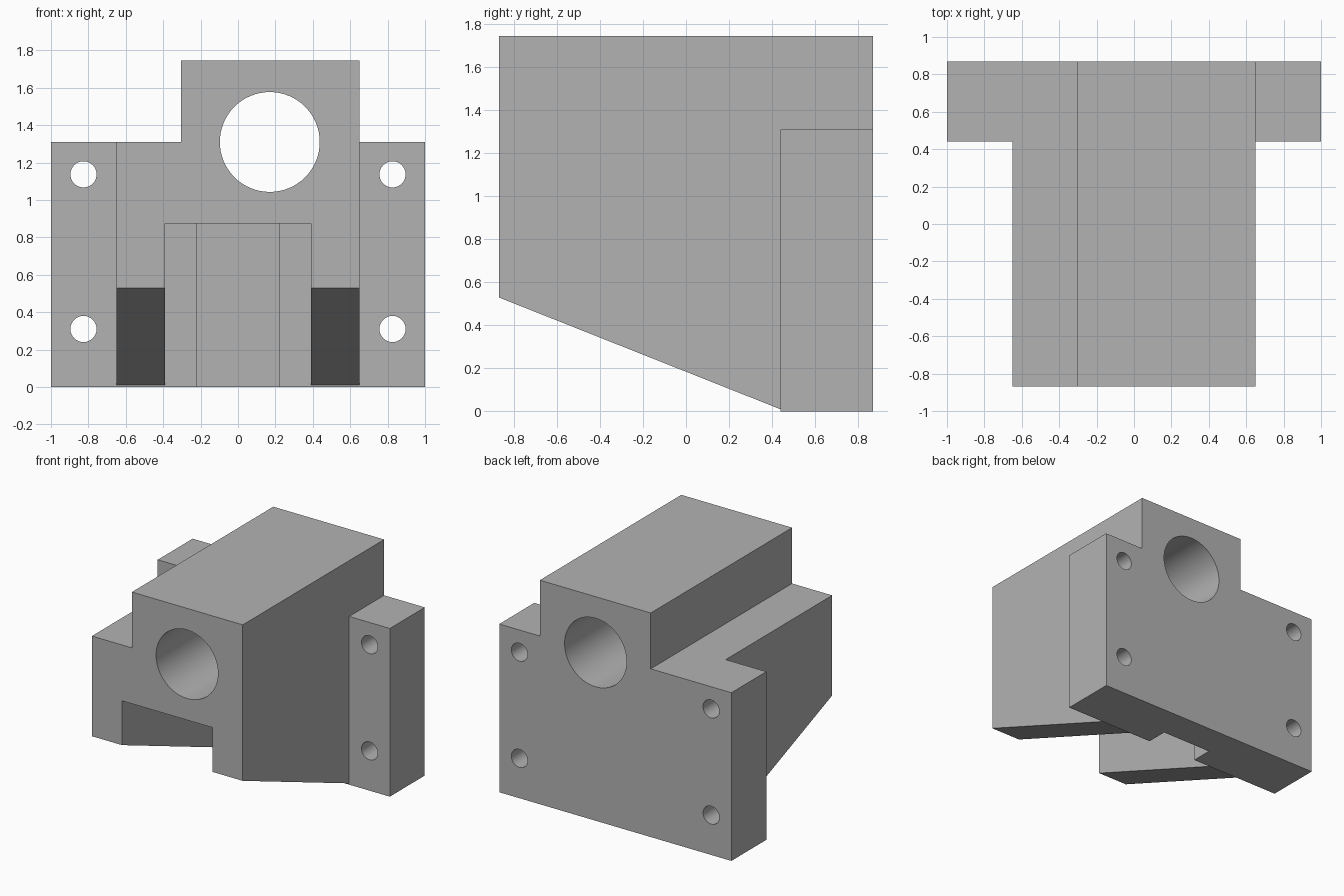
import bpy
import bmesh
import math
from mathutils import Matrix, Vector

if "Cube" in bpy.data.objects:
    bpy.data.objects.remove(bpy.data.objects["Cube"], do_unlink=True)

FRONT, BACK, FLANGE = -0.87, 0.87, 0.44

grey = bpy.data.materials.new("machined grey")
grey.use_nodes = True
GREY = (0.45, 0.45, 0.45, 1)
grey.diffuse_color = GREY
grey.node_tree.nodes["Principled BSDF"].inputs["Base Color"].default_value = GREY


def finish(name, bm):
    bmesh.ops.recalc_face_normals(bm, faces=bm.faces)
    mesh = bpy.data.meshes.new(name)
    bm.to_mesh(mesh)
    bm.free()
    mesh.materials.append(grey)
    obj = bpy.data.objects.new(name, mesh)
    bpy.context.collection.objects.link(obj)
    return obj


def prism(name, points, offset):
    """Extrude a closed 3D outline along an offset."""
    bm = bmesh.new()
    face = bm.faces.new([bm.verts.new(p) for p in points])
    new = bmesh.ops.extrude_face_region(bm, geom=[face])["geom"]
    verts = [v for v in new if isinstance(v, bmesh.types.BMVert)]
    bmesh.ops.translate(bm, verts=verts, vec=Vector(offset))
    return finish(name, bm)


def box(name, x0, x1, y0, y1, z0, z1):
    outline = [(x0, y0, z0), (x1, y0, z0), (x1, y0, z1), (x0, y0, z1)]
    return prism(name, outline, (0, y1 - y0, 0))


def bore(name, x, z, radius, sides):
    bm = bmesh.new()
    turn = Matrix.Translation((x, 0, z)) @ Matrix.Rotation(math.pi / 2, 4, "X")
    bmesh.ops.create_cone(bm, cap_ends=True, segments=sides, radius1=radius,
                          radius2=radius, depth=3, matrix=turn)
    return finish(name, bm)


# Full-depth block with the raised, offset top
outline = [(-1, 0), (1, 0), (1, 1.31), (0.65, 1.31), (0.65, 1.745),
           (-0.305, 1.745), (-0.305, 1.31), (-1, 1.31)]
block = prism("bearing_block", [(x, FRONT, z) for x, z in outline],
              (0, BACK - FRONT, 0))

# Space beside the body, leaving the rear flange
cutters = [box("side_cutter", min(s * 0.65, s * 2), max(s * 0.65, s * 2),
               -2, FLANGE, -1, 3) for s in (-1, 1)]

# Sloped underside
slope = [(-1.1, -0.5), (FLANGE, -0.5), (FLANGE, 0.01), (FRONT, 0.53), (-1.1, 0.621)]
cutters.append(prism("slope_cutter", [(-0.8, y, z) for y, z in slope], (1.6, 0, 0)))

# Wide pocket under the body and narrow slot into the flange
cutters.append(box("pocket_cutter", -0.39, 0.39, -2, FLANGE, -1, 0.875))
cutters.append(box("slot_cutter", -0.218, 0.218, 0, 0.61, -1, 0.875))

# Main bore and flange bolt holes
cutters.append(bore("main_bore_cutter", 0.17, 1.31, 0.267, 64))
for x in (-0.826, 0.826):
    for z in (0.31, 1.137):
        cutters.append(bore("bolt_hole_cutter", x, z, 0.07, 32))

bpy.context.view_layer.objects.active = block
block.select_set(True)
for cutter in cutters:
    cutter.hide_render = True
    mod = block.modifiers.new(cutter.name, "BOOLEAN")
    mod.operation = "DIFFERENCE"
    mod.solver = "EXACT"
    mod.object = cutter
    bpy.ops.object.modifier_apply(modifier=mod.name)
    bpy.data.objects.remove(cutter, do_unlink=True)

bpy.ops.object.shade_smooth_by_angle(angle=math.radians(30))
